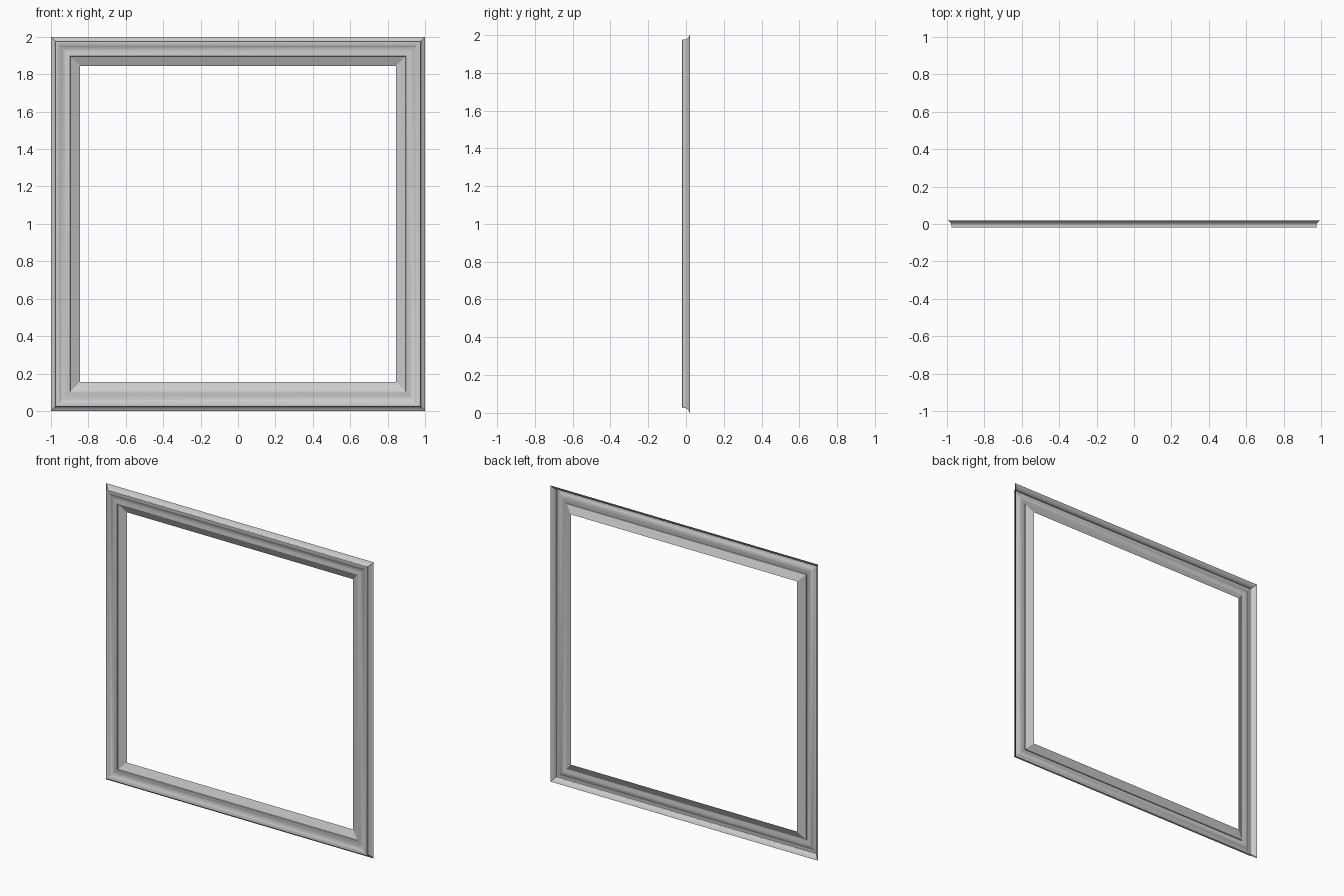
import bpy, bmesh, math

if "Cube" in bpy.data.objects:
    bpy.data.objects.remove(bpy.data.objects["Cube"])

# Moulding cross-section: (inset from the outer edge, depth y), from back outer lip to inner lip
profile = [
    (0.000, 0.020), (0.012, 0.014), (0.020, 0.006), (0.025, -0.002),   # outer cove
    (0.025, -0.018), (0.030, -0.020),                                  # raised rim
    (0.040, -0.018), (0.050, -0.013), (0.060, -0.007), (0.070, -0.004),
    (0.080, -0.005), (0.092, -0.008), (0.103, -0.008),                 # hollow and bead
    (0.105, -0.003), (0.155, 0.020),                                   # inner bevel
]

# Sweep the section around the square with mitred corners, open at the back
bm = bmesh.new()
corners = [(-1, -1), (1, -1), (1, 1), (-1, 1)]
rings = [[bm.verts.new((sx * (1 - d), y, 1 + sz * (1 - d))) for sx, sz in corners]
         for d, y in profile]
for a, b in zip(rings, rings[1:]):
    for i in range(4):
        j = (i + 1) % 4
        bm.faces.new((a[i], a[j], b[j], b[i]))
mesh = bpy.data.meshes.new("picture_frame")
bm.to_mesh(mesh)
bm.free()

frame = bpy.data.objects.new("picture_frame", mesh)
bpy.context.collection.objects.link(frame)
bpy.context.view_layer.objects.active = frame
frame.select_set(True)
bpy.ops.object.shade_smooth_by_angle(angle=math.radians(32))
